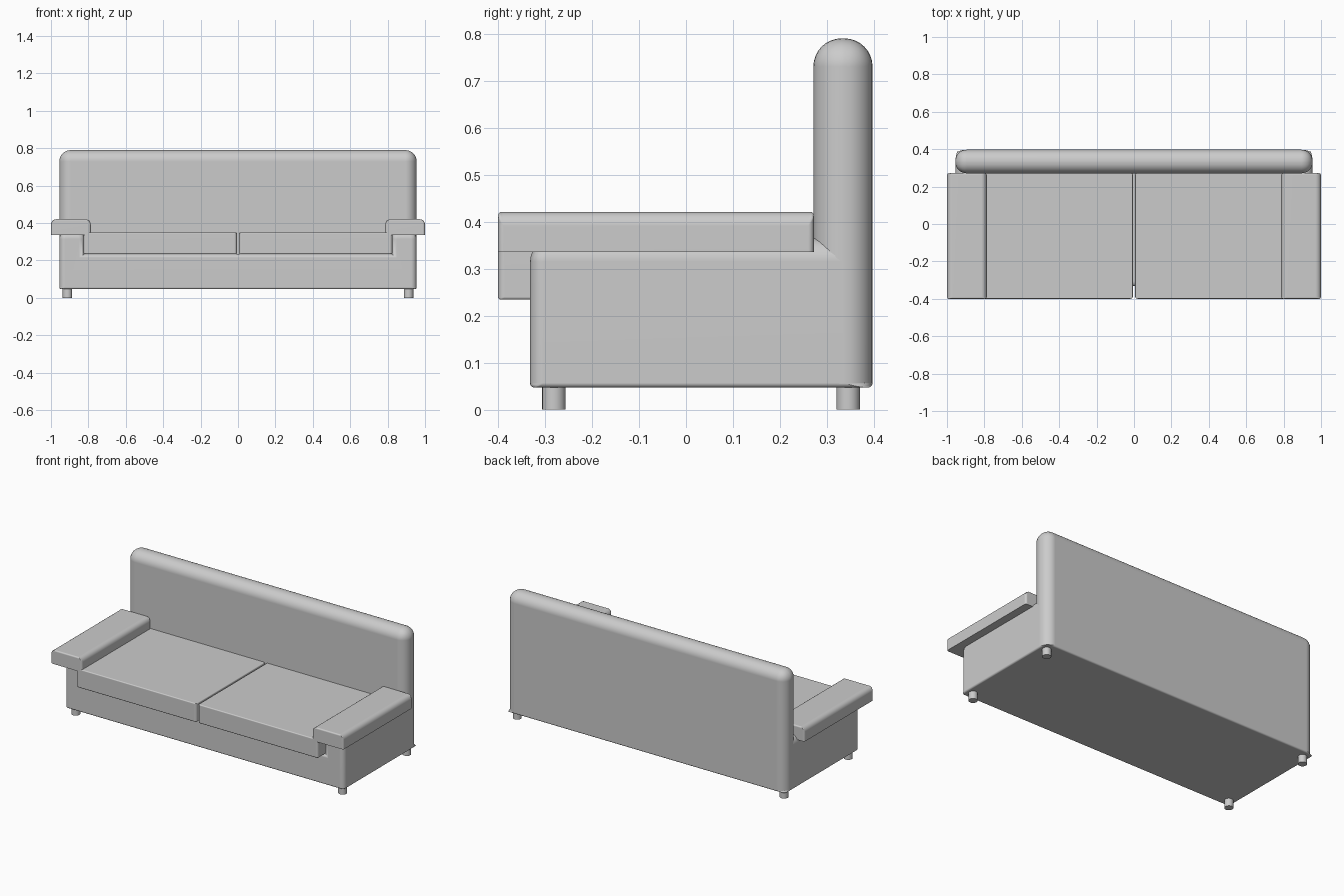
import bpy, bmesh, math

if "Cube" in bpy.data.objects:
    bpy.data.objects.remove(bpy.data.objects["Cube"])

UNIT = 0.1  # bevel width that corresponds to weight 1


def finish(ob):
    bpy.ops.object.select_all(action='DESELECT')
    ob.select_set(True)
    bpy.context.view_layer.objects.active = ob
    for m in list(ob.modifiers):
        bpy.ops.object.modifier_apply(modifier=m.name)
    bpy.ops.object.shade_smooth_by_angle(angle=math.radians(35))
    wn = ob.modifiers.new("normals", 'WEIGHTED_NORMAL')
    wn.keep_sharp = True


def prism(name, profile, y0, y1, radius, segments=6):
    """Extrude an XZ profile along y; radius(axis, midpoint) rounds each edge."""
    bm = bmesh.new()
    w = bm.edges.layers.float.new("bevel_weight_edge")
    front = [bm.verts.new((x, y0, z)) for x, z in profile]
    back = [bm.verts.new((x, y1, z)) for x, z in profile]
    bm.faces.new(front)
    bm.faces.new(back[::-1])
    n = len(profile)
    for i in range(n):
        j = (i + 1) % n
        bm.faces.new((front[i], back[i], back[j], front[j]))
    bmesh.ops.recalc_face_normals(bm, faces=bm.faces)
    for e in bm.edges:
        a, b = e.verts[0].co, e.verts[1].co
        d = [abs(c) for c in (b - a)]
        e[w] = radius("xyz"[d.index(max(d))], (a + b) / 2) / UNIT
    me = bpy.data.meshes.new(name)
    bm.to_mesh(me)
    bm.free()
    ob = bpy.data.objects.new(name, me)
    bpy.context.collection.objects.link(ob)
    bev = ob.modifiers.new("bevel", 'BEVEL')
    bev.limit_method = 'WEIGHT'
    bev.width = UNIT
    bev.segments = segments
    finish(ob)
    return ob


def rect(x0, x1, z0, z1):
    return [(x0, z0), (x1, z0), (x1, z1), (x0, z1)]


# Base and arms: one U-shaped body
def body_radius(axis, m):
    if m.y > 0.32:
        return 0
    if m.z < 0.06:
        return 0.01
    if axis == 'y':
        return 0.05 if m.z > 0.35 else 0
    if axis == 'z':
        return 0.03
    return 0.05 if m.z > 0.35 else 0.02


half = [(0.955, 0.047), (0.955, 0.365), (0.82, 0.365), (0.82, 0.235)]
prism("base_and_arms", half + [(-x, z) for x, z in half[::-1]],
      -0.332, 0.335, body_radius)

# Tall rounded backrest
prism("backrest", rect(-0.955, 0.955, 0.047, 0.79), 0.271, 0.397,
      lambda axis, m: 0.01 if m.z < 0.06 else 0.06, 8)


# Arm pads: rounded along the long top edges
def pad_radius(axis, m):
    if axis == 'z':
        return 0.012
    if m.z < 0.36:
        return 0
    return 0.03 if axis == 'y' else 0.008


for side, s in (("left", -1), ("right", 1)):
    prism(side + "_arm_pad", rect(*sorted((s * 0.787, s * 1.0)), 0.335, 0.421),
          -0.4, 0.272, pad_radius)
    # Seat cushions
    prism(side + "_seat_cushion", rect(*sorted((s * 0.006, s * 0.825)), 0.234, 0.35),
          -0.4, 0.275, lambda axis, m: 0.014 if axis == 'z' else 0.006, 4)
    # Legs
    for end, y in (("front", -0.281), ("back", 0.345)):
        bpy.ops.mesh.primitive_cylinder_add(vertices=24, radius=0.025, depth=0.06,
                                            location=(s * 0.912, y, 0.03))
        leg = bpy.context.object
        leg.name = f"{side}_{end}_leg"
        finish(leg)
